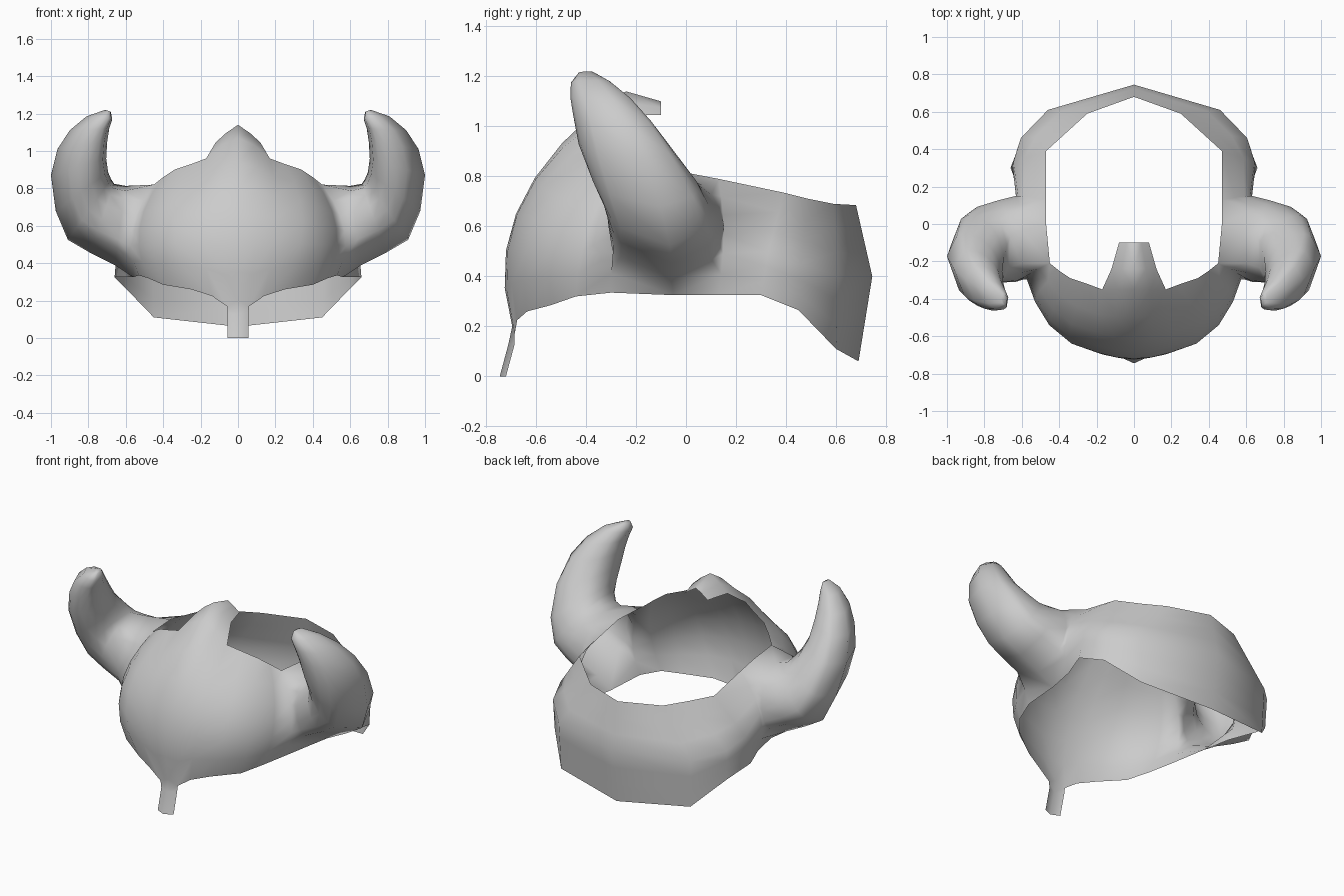
import bpy, bmesh
from math import atan2, sin, cos
from mathutils import Vector

cube = bpy.data.objects.get("Cube")
if cube:
    bpy.data.objects.remove(cube)

ROWS = 6
bm = bmesh.new()


def vert(p):
    return bm.verts.new(Vector(p))


def strip(columns):
    """Fill quads between neighbouring columns of vertices."""
    for a, b in zip(columns, columns[1:]):
        for i in range(len(a) - 1):
            bm.faces.new((a[i], b[i], b[i + 1], a[i + 1]))


def arc(low, mid, top):
    """Column of vertices on a curve through three points."""
    low, mid, top = Vector(low), Vector(mid), Vector(top)
    ctrl = mid * 2 - (low + top) / 2
    return [vert(low * (1 - t) ** 2 + ctrl * 2 * t * (1 - t) + top * t * t)
            for t in (i / ROWS for i in range(ROWS + 1))]


def bent(low, mid, top):
    """Column of vertices on two straight lines."""
    low, mid, top = Vector(low), Vector(mid), Vector(top)
    half = ROWS // 2
    return ([vert(low.lerp(mid, i / half)) for i in range(half)]
            + [vert(mid.lerp(top, i / half)) for i in range(half + 1)])


# Left half of the bowl, front to back: bottom edge, widest part, top rim
front_stations = [
    ((0, -.695, .2), (0, -.68, .65), (0, -.35, 1.07)),
    ((.06, -.685, .17), (.1, -.675, .65), (.09, -.35, 1.03)),
    ((.14, -.675, .225), (.2, -.65, .64), (.17, -.35, .96)),
    ((.25, -.635, .26), (.345, -.6, .62), (.25, -.32, .93)),
    ((.4, -.54, .285), (.452, -.51, .6), (.34, -.29, .9)),
    ((.48, -.44, .32), (.525, -.39, .59), (.4, -.25, .86)),
    ((.53, -.3, .335), (.57, -.28, .57), (.45, -.21, .82)),
    ((.56, -.05, .325), (.62, -.02, .57), (.47, 0, .815)),
    ((.595, .13, .325), (.62, .15, .57), (.47, .13, .79)),
]
back_stations = [
    ((.66, .3, .325), (.645, .33, .5), (.47, .39, .735)),
    ((.6, .45, .265), (.605, .46, .45), (.36, .49, .71)),
    ((.45, .6, .11), (.46, .61, .4), (.25, .59, .69)),
    ((0, .69, .06), (0, .745, .4), (0, .68, .685)),
]
cols = [arc(*s) for s in front_stations] + [bent(*s) for s in back_stations]
fore, side, aft = cols[6:9]         # columns that carry the horn
strip(cols[:7])
strip(cols[8:])
bm.faces.new((fore[0], side[0], fore[1]))
bm.faces.new((side[0], aft[0], aft[1]))

# Nose guard below the brow
strip([[vert((0, -.745, 0)), vert((0, -.71, .13)), cols[0][0]],
       [vert((.055, -.72, 0)), vert((.055, -.685, .13)), cols[1][0]]])

# Ridged crest tongue above the front rim
strip([[cols[0][-1], vert((0, -.24, 1.14)), vert((0, -.1, 1.1))],
       [cols[1][-1], vert((.065, -.24, 1.095)), vert((.04, -.1, 1.075))],
       [cols[2][-1], vert((.12, -.24, 1.045)), vert((.08, -.1, 1.045))]])

# Horn socket loop, ordered by angle around its centre
loop = fore[1:] + aft[1:] + [side[0], side[-1]]
centre = Vector((.56, -.06, .58))


def around(v):
    return atan2(v.co.y - centre.y, v.co.z - centre.z)


loop.sort(key=around)
angles = [around(v) for v in loop]

# Horn sections: inner x, z, outer x, z, front y, back y
sections = [
    (.6, .82, .66, .39, -.31, .15),
    (.66, .83, .79, .455, -.315, .125),
    (.675, .855, .91, .525, -.33, .09),
    (.69, .89, .975, .68, -.375, .04),
    (.7, .96, 1, .87, -.42, -.06),
    (.695, 1.05, .965, 1.01, -.44, -.15),
    (.685, 1.12, .9, 1.11, -.455, -.23),
    (.67, 1.17, .81, 1.185, -.455, -.31),
    (.68, 1.21, .71, 1.22, -.43, -.37),
]
SLANT = .4                  # the outer side of the horn lies further back
ring = loop
for xi, zi, xo, zo, yf, yb in sections:
    mid = Vector(((xi + xo) / 2, (yf + yb) / 2, (zi + zo) / 2))
    inward = Vector((xi - xo, SLANT * (xi - xo), zi - zo)) / 2
    back = Vector((0, (yb - yf) / 2, 0))
    nxt = [vert(mid + inward * cos(a) + back * sin(a)) for a in angles]
    for k in range(len(ring)):
        bm.faces.new((ring[k - 1], ring[k], nxt[k], nxt[k - 1]))
    ring = nxt
bm.faces.new(ring)

# Outward normals, fixed by a face at the back of the bowl
bmesh.ops.recalc_face_normals(bm, faces=bm.faces)
bm.normal_update()
rear = max(bm.faces, key=lambda f: f.calc_center_median().y)
if rear.normal.y < 0:
    bmesh.ops.reverse_faces(bm, faces=bm.faces)

mesh = bpy.data.meshes.new("horned_helmet")
bm.to_mesh(mesh)
bm.free()
helmet = bpy.data.objects.new("horned_helmet", mesh)
bpy.context.collection.objects.link(helmet)

# Single pale grey colour
grey = bpy.data.materials.new("pale_grey")
grey.use_nodes = True
colour = (.6, .6, .6, 1)
grey.diffuse_color = colour
grey.node_tree.nodes["Principled BSDF"].inputs["Base Color"].default_value = colour
mesh.materials.append(grey)

# Right half
mirror = helmet.modifiers.new("mirror", 'MIRROR')
mirror.use_clip = True
mirror.merge_threshold = .001

bpy.context.view_layer.objects.active = helmet
helmet.select_set(True)
bpy.ops.object.shade_smooth()
